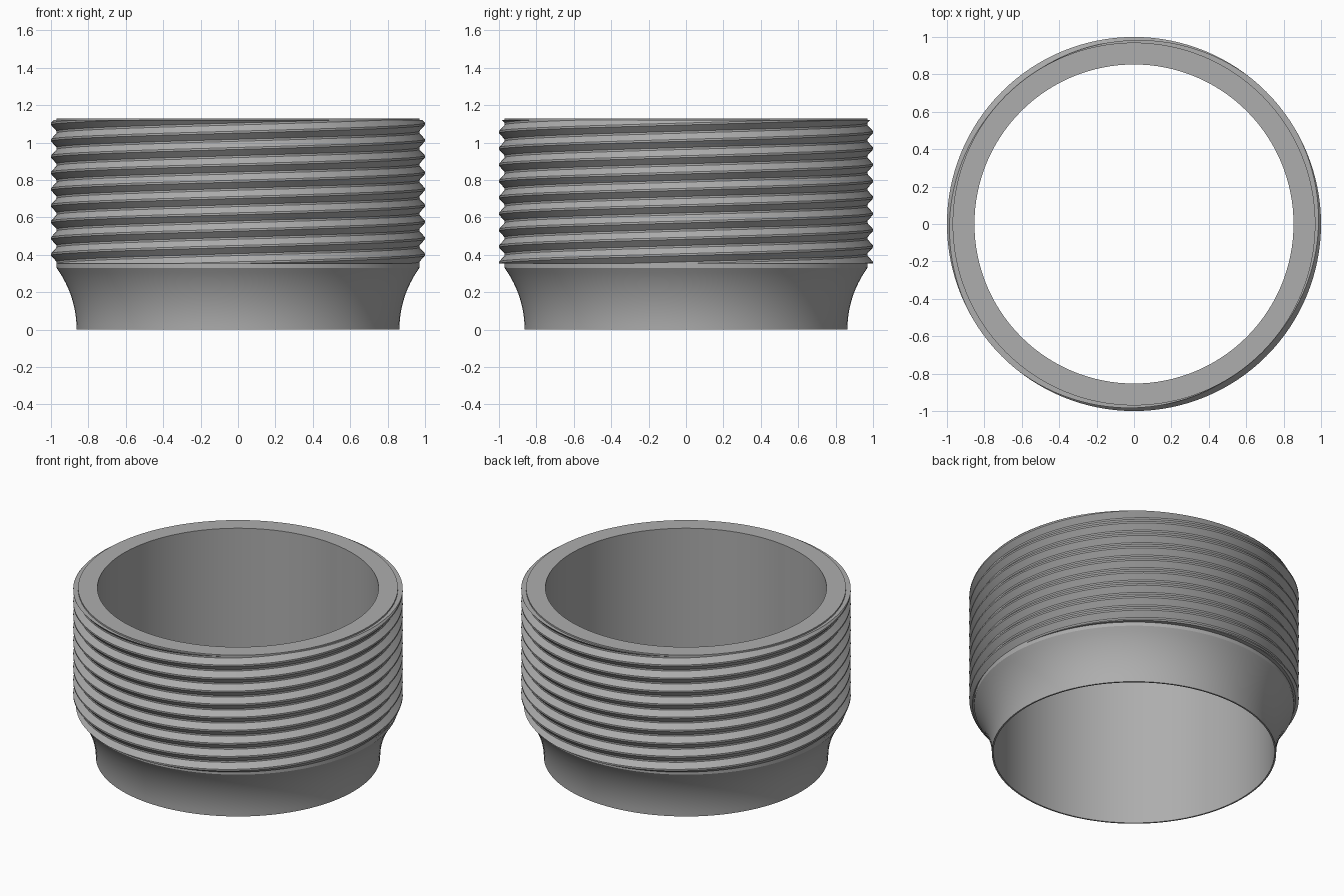
import bpy, bmesh, math

cube = bpy.data.objects.get("Cube")
if cube:
    bpy.data.objects.remove(cube, do_unlink=True)

SEG = 128
HEIGHT, BORE = 1.13, 0.853
FOOT_R, ROOT_R, CREST_R = 0.863, 0.97, 1.0
SHOULDER_Z, THREAD_LOW, THREAD_HIGH = 0.33, 0.355, 1.12
PITCH, STARTS, PHASE = 0.0873, 2, 1.1
FLAT = 0.06     # crest and root flats, as a fraction of the pitch

metal = bpy.data.materials.new("grey metal")
metal.use_nodes = True
grey = (0.42, 0.42, 0.42, 1)
metal.diffuse_color = grey
metal.node_tree.nodes["Principled BSDF"].inputs["Base Color"].default_value = grey


def thread_radius(z, crest_z):
    """Trapezoid thread section: distance to the nearest crest sets the radius."""
    d = abs((z - crest_z + PITCH / 2) % PITCH - PITCH / 2) / PITCH
    t = min(1, max(0, (d - FLAT) / (0.5 - 2 * FLAT)))
    return CREST_R + (ROOT_R - CREST_R) * t


# Flared foot: an arc that leaves the bottom edge vertically
rise, flare = SHOULDER_Z, ROOT_R - FOOT_R
arc_r = (rise ** 2 + flare ** 2) / (2 * flare)
foot = []
for i in range(13):
    z = rise * i / 12
    foot.append((FOOT_R + arc_r - math.sqrt(arc_r ** 2 - z ** 2), z))

# Each column is a closed section whose thread points climb with the angle
bm = bmesh.new()
columns = []
offsets = (-FLAT, FLAT, 0.5 - FLAT, 0.5 + FLAT)
turns = math.ceil((THREAD_HIGH - THREAD_LOW) / PITCH) + STARTS + 2
for s in range(SEG + 1):
    a = 2 * math.pi * s / SEG
    crest = PHASE + STARTS * PITCH * s / SEG
    section = [(BORE, 0)] + foot + [(ROOT_R, THREAD_LOW)]
    for k in range(-turns, STARTS + 2):
        for o in offsets:
            z = min(THREAD_HIGH, max(THREAD_LOW, crest + (k + o) * PITCH))
            section.append((thread_radius(z, crest), z))
    section += [(ROOT_R, THREAD_HIGH), (ROOT_R, HEIGHT), (BORE, HEIGHT)]
    columns.append([bm.verts.new((r * math.cos(a), r * math.sin(a), z)) for r, z in section])

for left, right in zip(columns, columns[1:]):
    for i in range(len(left)):
        j = (i + 1) % len(left)
        bm.faces.new((left[i], right[i], right[j], left[j]))

# Weld the seam and the clipped thread ends
bmesh.ops.remove_doubles(bm, verts=bm.verts, dist=0.0002)
bmesh.ops.dissolve_degenerate(bm, edges=bm.edges, dist=0.0001)
bmesh.ops.recalc_face_normals(bm, faces=bm.faces)

mesh = bpy.data.meshes.new("threaded_ring")
bm.to_mesh(mesh)
bm.free()
mesh.materials.append(metal)
ring = bpy.data.objects.new("threaded_ring", mesh)
bpy.context.collection.objects.link(ring)
bpy.context.view_layer.objects.active = ring
ring.select_set(True)
bpy.ops.object.shade_smooth_by_angle(angle=math.radians(25))
